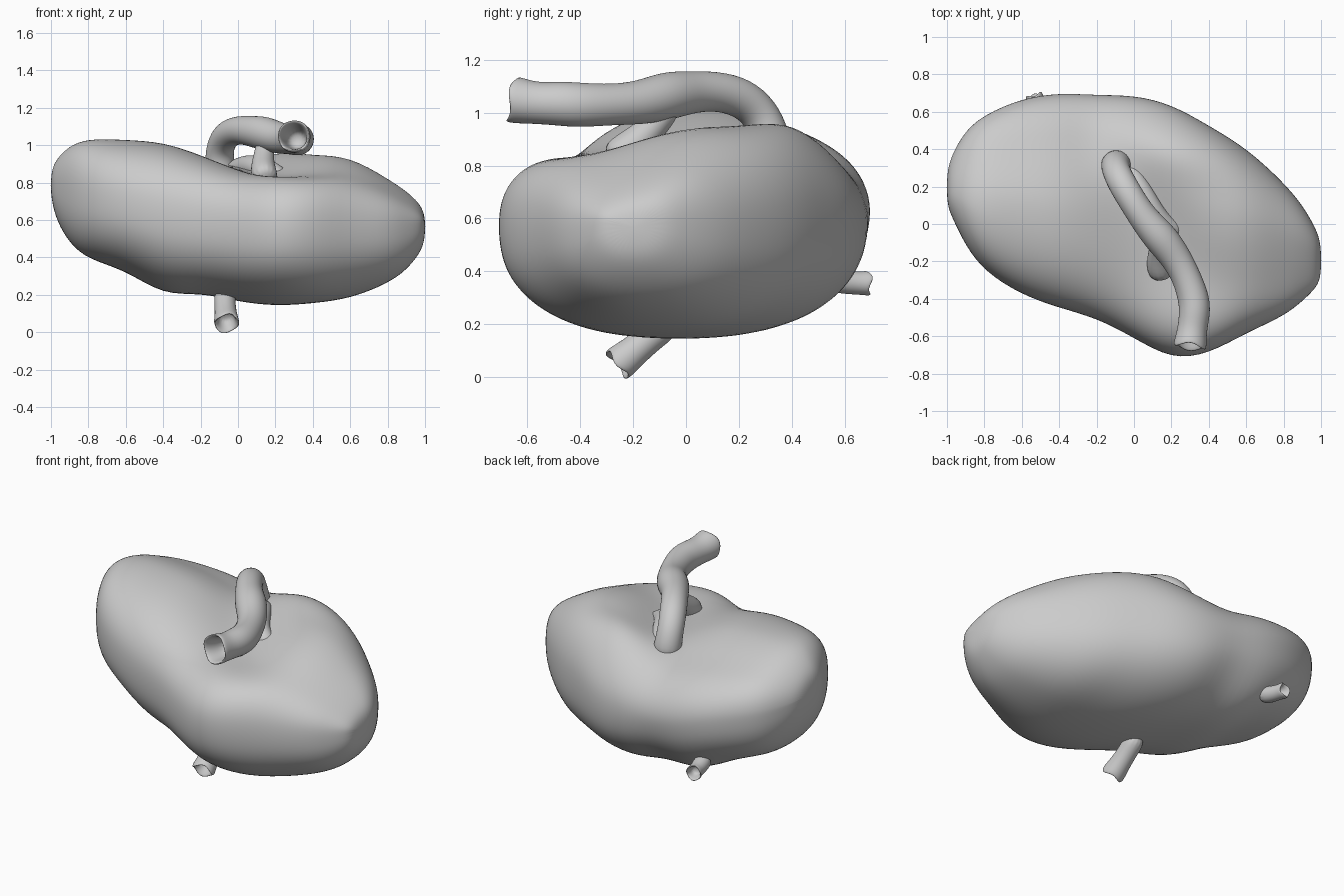
import bpy, bmesh, math
from mathutils import Vector

if "Cube" in bpy.data.objects:
    bpy.data.objects.remove(bpy.data.objects["Cube"])


def finish(name, bm, level):
    bmesh.ops.recalc_face_normals(bm, faces=bm.faces)
    me = bpy.data.meshes.new(name)
    bm.to_mesh(me)
    bm.free()
    for p in me.polygons:
        p.use_smooth = True
    ob = bpy.data.objects.new(name, me)
    bpy.context.collection.objects.link(ob)
    sub = ob.modifiers.new("smooth", 'SUBSURF')
    sub.levels = sub.render_levels = level
    return ob


def loft(bm, rings):
    vr = [[bm.verts.new(p) for p in r] for r in rings]
    for a, b in zip(vr, vr[1:]):
        n = len(a)
        for i in range(n):
            bm.faces.new((a[i], a[(i + 1) % n], b[(i + 1) % n], b[i]))
    return vr


def tube(name, pts, radii, hollow=0.12, ragged=0.0, n=14):
    """Vessel through pts; the last end is open with an inner wall."""
    pts = [Vector(p) for p in pts]
    up = None
    frames = []
    for i, p in enumerate(pts):
        d = (pts[min(i + 1, len(pts) - 1)] - pts[max(i - 1, 0)]).normalized()
        if up is None:
            up = d.orthogonal()
        up = (up - d * up.dot(d)).normalized()
        frames.append((p, d, up.copy(), d.cross(up), radii[i] * 1.04))

    def ring(f, k, shift=0.0, wob=0.0):
        p, d, u, v, r = f
        out = []
        for j in range(n):
            a = 2 * math.pi * j / n
            s = shift + wob * math.sin(3 * a + 1)
            out.append(p + d * s + (u * math.cos(a) + v * math.sin(a)) * r * k)
        return out
    rings = [ring(f, 1) for f in frames]
    if hollow:
        e = frames[-1]
        rings[-1] = ring(e, 1, 0, ragged)
        rings.append(ring(e, 0.8, 0, ragged))
        rings.append(ring(e, 0.65, -hollow * 0.4))
        rings.append(ring(e, 0.5, -hollow))
    bm = bmesh.new()
    vr = loft(bm, rings)
    bm.faces.new(vr[0])
    bm.faces.new(vr[-1])
    return finish(name, bm, 2)


# Body: cross-sections along x -> (x, y min, y max, z min, z max)
sections = [
    (-0.995, 0.09, 0.30, 0.70, 0.88), (-0.97, 0.03, 0.38, 0.60, 0.94),
    (-0.9, -0.12, 0.50, 0.48, 1.01), (-0.8, -0.26, 0.59, 0.39, 1.05),
    (-0.6, -0.38, 0.68, 0.33, 1.035), (-0.4, -0.45, 0.705, 0.20, 1.025),
    (-0.2, -0.51, 0.70, 0.21, 0.97), (0.0, -0.61, 0.69, 0.165, 0.94),
    (0.2, -0.725, 0.64, 0.145, 0.95), (0.4, -0.70, 0.53, 0.155, 0.965),
    (0.6, -0.575, 0.41, 0.18, 0.95), (0.8, -0.495, 0.22, 0.265, 0.85),
    (0.9, -0.42, 0.10, 0.335, 0.79), (0.97, -0.35, -0.02, 0.42, 0.73),
    (0.995, -0.30, -0.09, 0.48, 0.68),
]


def gauss(d, s):
    return math.exp(-(d / s) ** 2)


def ramp(v):
    v = min(1, max(0, v))
    return v * v * (3 - 2 * v)


def body_point(s, a):
    x, y0, y1, z0, z1 = s
    c, t = math.cos(a), math.sin(a)
    e = 2 / 2.4
    y = (y0 + y1) / 2 + (y1 - y0) / 2 * math.copysign(abs(c) ** e, c)
    z = (z0 + z1) / 2 + (z1 - z0) / 2 * math.copysign(abs(t) ** e, t)
    if t > 0:
        # cleft between the two lobes
        line = (x - 0.08) * 0.88 + y * 0.47
        z -= 0.09 * t * gauss(line, 0.16) * gauss(y + 0.05, 0.45)
        # right lobe falls to the front and swells at the back
        z -= 0.065 * t * gauss(y + 0.35, 0.28) * ramp((x + 0.2) / 0.3)
        z += 0.10 * t ** 0.5 * gauss(y - 0.42, 0.17) * gauss(x - 0.25, 0.25)
        # left lobe slopes down to the back
        z -= 0.075 * t ** 0.5 * ramp((y - 0.1) / 0.35) * ramp((0.0 - x) / 0.2)
    # shallow groove low on the back
    if c > 0:
        y -= 0.05 * c * gauss(x + 0.27, 0.16) * gauss(z - 0.32, 0.16)
    # soft irregular lumps
    w = 0.010 * math.sin(7 * x + 5 * y) * math.sin(6 * z - 4 * x + 1)
    return Vector((x, y + w * c, z + w * t))


N = 36
bm = bmesh.new()
vr = loft(bm, [[body_point(s, 2 * math.pi * j / N) for j in range(N)] for s in sections])
for r, x in ((vr[0], -1.002), (vr[-1], 1.002)):
    mid = sum((v.co for v in r), Vector()) / N
    tip = bm.verts.new((x, mid.y, mid.z))
    for j in range(N):
        bm.faces.new((r[j], r[(j + 1) % N], tip))
finish("body", bm, 2)

# Large vessel arching over the top
tube("top_vessel",
     [(-0.09, 0.32, 0.82), (-0.10, 0.315, 0.92), (-0.095, 0.28, 1.0), (-0.06, 0.21, 1.06),
      (0.0, 0.11, 1.083), (0.06, 0.02, 1.077), (0.14, -0.07, 1.065), (0.22, -0.17, 1.037),
      (0.28, -0.28, 1.03), (0.322, -0.40, 1.028), (0.325, -0.48, 1.035), (0.31, -0.57, 1.035),
      (0.298, -0.66, 1.05)],
     [0.085, 0.076, 0.073, 0.076, 0.074, 0.078, 0.092, 0.082, 0.076, 0.084, 0.083, 0.076, 0.092],
     hollow=0.16, ragged=0.012)

# Short branch dropping into the cleft
tube("side_branch", [(0.15, -0.05, 1.04), (0.14, -0.11, 0.96), (0.13, -0.19, 0.88), (0.15, -0.29, 0.81)],
     [0.05, 0.05, 0.065, 0.075], hollow=0)

# Low fold of tissue beneath the vessel
tube("tissue_fold", [(-0.04, 0.31, 0.86), (0.03, 0.20, 0.89), (0.09, 0.08, 0.89), (0.16, -0.02, 0.86), (0.26, -0.04, 0.81)],
     [0.05, 0.055, 0.06, 0.065, 0.05], hollow=0)

# Cut duct underneath
tube("lower_duct", [(-0.07, -0.05, 0.22), (-0.07, -0.13, 0.155), (-0.065, -0.2, 0.095), (-0.06, -0.262, 0.046)],
     [0.06, 0.055, 0.058, 0.07], hollow=0.08, ragged=0.012)

# Small stub at the back left
tube("back_stub", [(-0.5, 0.52, 0.38), (-0.515, 0.6, 0.36), (-0.525, 0.655, 0.355), (-0.535, 0.69, 0.355)],
     [0.05, 0.046, 0.042, 0.048], hollow=0.06, ragged=0.01)
